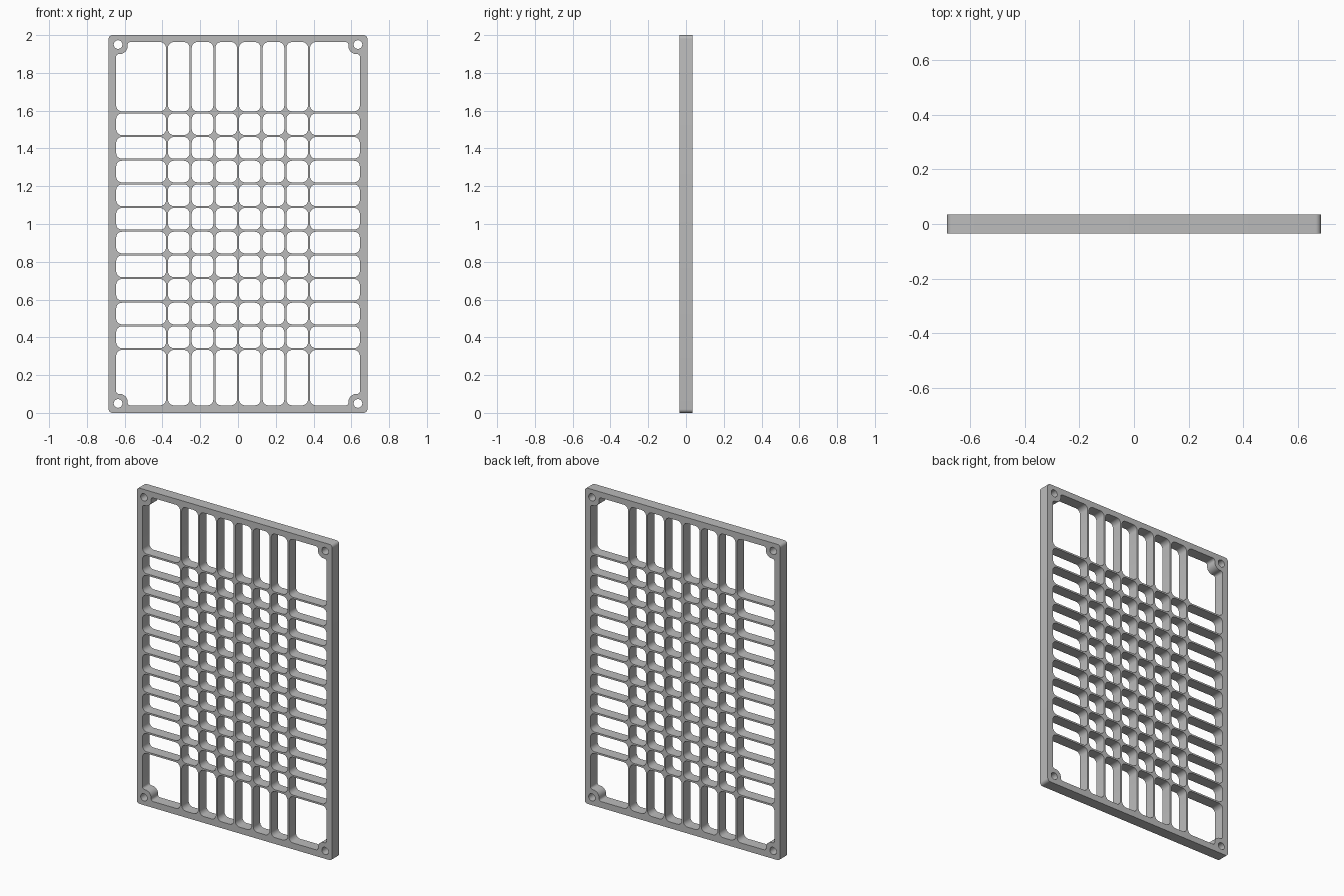
import bpy, bmesh
from math import sin, cos, pi
from mathutils import Vector, Matrix

cube = bpy.data.objects.get("Cube")
if cube:
    bpy.data.objects.remove(cube, do_unlink=True)

HALF_W, HEIGHT, HALF_D = 0.685, 2.0, 0.035
BAR, PITCH = 0.011, 0.1253
IN_X, IN_LOW, IN_HIGH = 0.645, 0.04, 1.963
SCREW_X, SCREW_Z, SCREW_R = 0.635, 0.05, 0.023
BOSS = 0.05

curve = bpy.data.curves.new("grille_profile", 'CURVE')
curve.dimensions = '2D'
curve.fill_mode = 'BOTH'
curve.extrude = HALF_D


def add_loop(points):
    spline = curve.splines.new('POLY')
    spline.points.add(len(points) - 1)
    for target, p in zip(spline.points, points):
        target.co = (p[0], p[1], 0, 1)
    spline.use_cyclic_u = True


def rounded(corners, steps=6):
    """Loop with each right-angled corner (x, z, radius) rounded off."""
    loop = []
    for i, (x, z, r) in enumerate(corners):
        p = Vector((x, z))
        before = (Vector(corners[i - 1][:2]) - p).normalized()
        after = (Vector(corners[(i + 1) % len(corners)][:2]) - p).normalized()
        centre = p + r * (before + after)
        for k in range(steps + 1):
            t = k / steps * pi / 2
            loop.append(centre - r * (after * cos(t) + before * sin(t)))
    add_loop(loop)


def opening(x0, x1, z0, z1):
    """Window with filleted corners, stepped around a screw boss."""
    corners = []
    for i, (x, z) in enumerate([(x0, z0), (x1, z0), (x1, z1), (x0, z1)]):
        if abs(x) == IN_X and z in (IN_LOW, IN_HIGH):
            bx = (SCREW_X - BOSS) * (1 if x > 0 else -1)
            bz = SCREW_Z + BOSS if z == IN_LOW else HEIGHT - SCREW_Z - BOSS
            step = [(x, bz, 0.015), (bx, bz, 0.04), (bx, z, 0.015)]
            corners += step if i % 2 == 0 else step[::-1]
        else:
            corners.append((x, z, 0.03))
    rounded(corners)


def spans(low, high, bars):
    """Gaps left between the bars of one direction."""
    starts = [low] + [b + BAR / 2 for b in bars]
    ends = [b - BAR / 2 for b in bars] + [high]
    return list(zip(starts, ends))


# Outer frame edge
rounded([(-HALF_W, 0, 0.02), (HALF_W, 0, 0.02),
         (HALF_W, HEIGHT, 0.02), (-HALF_W, HEIGHT, 0.02)])

# Grid of openings
columns = spans(-IN_X, IN_X, [k * PITCH for k in range(-3, 4)])
rows = spans(IN_LOW, IN_HIGH, [0.338 + k * PITCH for k in range(11)])
for x0, x1 in columns:
    for z0, z1 in rows:
        opening(x0, x1, z0, z1)

# Screw holes
for x in (-SCREW_X, SCREW_X):
    for z in (SCREW_Z, HEIGHT - SCREW_Z):
        add_loop([(x + SCREW_R * cos(a * pi / 16), z + SCREW_R * sin(a * pi / 16))
                  for a in range(32)])

# Turn the extruded profile into an upright mesh
profile = bpy.data.objects.new("grille_profile", curve)
bpy.context.collection.objects.link(profile)
bpy.context.view_layer.update()
graph = bpy.context.evaluated_depsgraph_get()
mesh = bpy.data.meshes.new_from_object(profile.evaluated_get(graph))
bpy.data.objects.remove(profile, do_unlink=True)
mesh.transform(Matrix.Rotation(pi / 2, 4, 'X'))
bm = bmesh.new()
bm.from_mesh(mesh)
bmesh.ops.remove_doubles(bm, verts=bm.verts, dist=0.00002)
bmesh.ops.recalc_face_normals(bm, faces=bm.faces)
bm.to_mesh(mesh)
bm.free()

grille = bpy.data.objects.new("grille_panel", mesh)
bpy.context.collection.objects.link(grille)

# Grey finish
grey = bpy.data.materials.new("plain grey")
grey.use_nodes = True
colour = (0.5, 0.5, 0.5, 1)
grey.diffuse_color = colour
grey.node_tree.nodes["Principled BSDF"].inputs["Base Color"].default_value = colour
mesh.materials.clear()
mesh.materials.append(grey)

bpy.ops.object.select_all(action='DESELECT')
grille.select_set(True)
bpy.context.view_layer.objects.active = grille
bpy.ops.object.shade_smooth_by_angle(angle=pi / 6)
